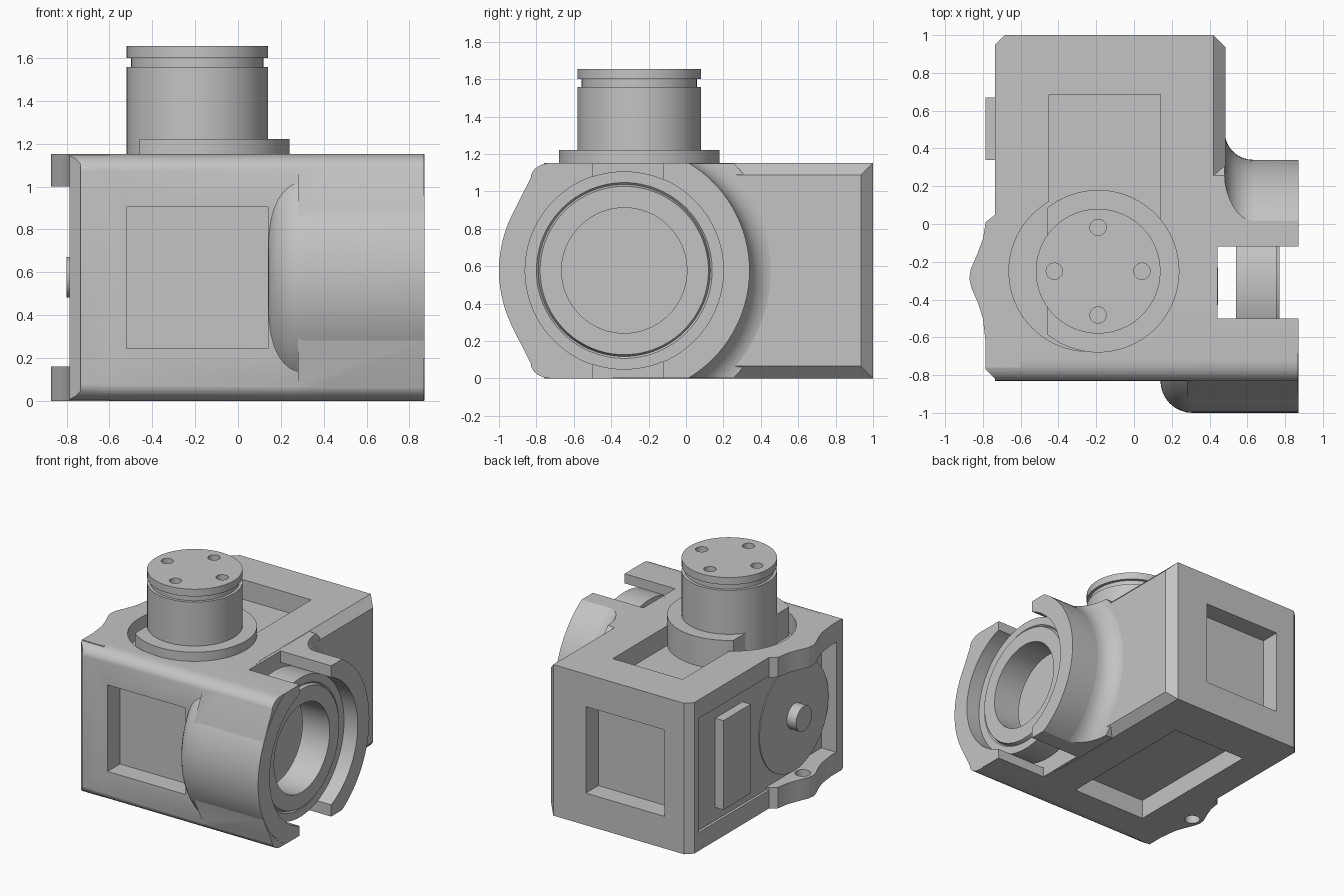
import bpy, bmesh
from math import pi, sin, cos, radians
from mathutils import Matrix, Vector

cube = bpy.data.objects.get("Cube")
if cube:
    bpy.data.objects.remove(cube)

SHADE = (0.55, 0.55, 0.55, 1)
grey = bpy.data.materials.new("plain_grey")
grey.use_nodes = True
grey.diffuse_color = SHADE
grey.node_tree.nodes["Principled BSDF"].inputs["Base Color"].default_value = SHADE

AXIS_Y, AXIS_Z = -0.33, 0.577    # side bore axis
TOP_X, TOP_Y = -0.19, -0.25      # output shaft axis
H = 1.152                        # housing height
D = 0.15                         # pocket depth
BORE = (0, AXIS_Y, AXIS_Z)


def finish(name, bm):
    bmesh.ops.recalc_face_normals(bm, faces=bm.faces)
    mesh = bpy.data.meshes.new(name)
    bm.to_mesh(mesh)
    bm.free()
    ob = bpy.data.objects.new(name, mesh)
    bpy.context.collection.objects.link(ob)
    mesh.materials.append(grey)
    return ob


def block_mesh(x, y, z):
    bm = bmesh.new()
    bmesh.ops.create_cube(bm, size=1)
    for v in bm.verts:
        v.co = [(r[0] + r[1]) / 2 + c * (r[1] - r[0]) for r, c in zip((x, y, z), v.co)]
    return bm


def block(name, x, y, z):
    return finish(name, block_mesh(x, y, z))


def lathe(name, profile, origin, along_x=False, steps=96):
    """Spin a closed loop of (radius, height) points about an upright or sideways axis."""
    bm = bmesh.new()
    rings = []
    for i in range(steps):
        a = 2 * pi * i / steps
        rings.append([bm.verts.new((r * cos(a), r * sin(a), h)) for r, h in profile])
    n = len(profile)
    for i in range(steps):
        a, b = rings[i], rings[(i + 1) % steps]
        for j in range(n):
            k = (j + 1) % n
            if profile[j][0] == 0 and profile[k][0] == 0:
                continue
            if profile[j][0] == 0:
                bm.faces.new((a[j], b[k], a[k]))
            elif profile[k][0] == 0:
                bm.faces.new((a[j], b[j], a[k]))
            else:
                bm.faces.new((a[j], b[j], b[k], a[k]))
    bmesh.ops.delete(bm, geom=[v for v in bm.verts if not v.link_faces], context='VERTS')
    bmesh.ops.remove_doubles(bm, verts=bm.verts, dist=1e-5)
    if along_x:
        bmesh.ops.rotate(bm, verts=bm.verts, matrix=Matrix.Rotation(pi / 2, 3, 'Y'))
    bmesh.ops.translate(bm, verts=bm.verts, vec=Vector(origin))
    return finish(name, bm)


def rod(name, r, h0, h1, origin, along_x=False, steps=64):
    return lathe(name, [(0, h0), (r, h0), (r, h1), (0, h1)], origin, along_x, steps)


def prism(name, outline, h0, h1, along_x=False):
    """Extrude an (x, y) outline upward, or a (y, z) outline sideways."""
    bm = bmesh.new()
    face = bm.faces.new([bm.verts.new((u, v, h0)) for u, v in outline])
    ext = bmesh.ops.extrude_face_region(bm, geom=[face])
    bmesh.ops.translate(bm, vec=(0, 0, h1 - h0),
                        verts=[g for g in ext["geom"] if isinstance(g, bmesh.types.BMVert)])
    if along_x:
        for v in bm.verts:
            v.co = (v.co.z, v.co.x, v.co.y)
    return finish(name, bm)


def combine(ob, tool, operation):
    mod = ob.modifiers.new("bool", 'BOOLEAN')
    mod.operation, mod.solver, mod.object = operation, 'EXACT', tool
    bpy.context.view_layer.objects.active = ob
    bpy.ops.object.modifier_apply(modifier=mod.name)
    bpy.data.objects.remove(tool)


def cut(ob, *tools):
    for tool in tools:
        combine(ob, tool, 'DIFFERENCE')


def join(ob, *tools):
    for tool in tools:
        combine(ob, tool, 'UNION')


def smooth(ob):
    bpy.ops.object.select_all(action='DESELECT')
    ob.select_set(True)
    bpy.context.view_layer.objects.active = ob
    bpy.ops.object.shade_smooth_by_angle(angle=radians(28))


def slot():
    return block("slot_cut", (0.443, 1), (-0.5, -0.12), (-0.2, 1.4))


def front_bar(name, x0, x1, y1, nose=()):
    """Bar whose front top and bottom edges are rounded, with an optional nose."""
    arc = [(-0.83 + 0.11 * (1 - sin(t * pi / 16)), 0.08 * (1 - cos(t * pi / 16))) for t in range(9)]
    arc = [(y, z) for y, z in arc] + list(nose)
    if not nose:
        arc = arc[:]
    outline = [(y1, 0)] + arc + [(y, H - z) for y, z in reversed(arc)] + [(y1, H)]
    return prism(name, outline, x0, x1, True)


# Rear housing box with chamfered right edges and left back edge
bm = block_mesh((-0.735, 0.485), (-0.4, 1), (0, H))
for side, width in ((1, 0.065), (-1, 0.05)):
    edges = []
    for e in bm.edges:
        m = (e.verts[0].co + e.verts[1].co) / 2
        upright_back = m.y > 0.95 and 0.3 < m.z < 0.8
        if (side > 0 and m.x > 0.48 and m.y > 0) or (side < 0 and m.x < -0.7 and upright_back):
            edges.append(e)
    bmesh.ops.bevel(bm, geom=edges, offset=width, segments=1, profile=0.5, affect='EDGES')
housing = finish("housing", bm)

# Front bar, the nose that runs into the barrel, and the left post
post = front_bar("post", -0.785, -0.6, -0.69)
wedge = [(-0.8, -0.755), (-0.715, -0.84), (-0.8, -0.84)]
cut(post, prism("post_chamfer", wedge, -0.1, 1.3))
join(housing, front_bar("front_bar", -0.735, 0.4, -0.31), post,
     front_bar("nose_bar", 0.28, 0.868, -0.35, [(-0.932, 0.281)]))
cut(housing, rod("bore_room", 0.58, 0.43, 1.0, BORE, True), slot())

# Hollow side barrel with rounded shoulder, trimmed flush at top and bottom
shoulder = [(0.5 + 0.17 * sin(t * pi / 16), 0.31 - 0.17 * cos(t * pi / 16)) for t in range(9)]
barrel = lathe("barrel", [(0, 0.14)] + shoulder +
               [(0.67, 0.87), (0.53, 0.87), (0.53, 0.44), (0, 0.44)], BORE, True)
combine(barrel, block("trim", (-1, 1), (-2, 2), (0.001, H - 0.001)), 'INTERSECT')
cut(barrel, slot())
smooth(barrel)

# Concave flare where the barrel meets the rear of the housing side
flare = [(0.82 - 0.15 * sin(t * pi / 16), 0.63 - 0.15 * cos(t * pi / 16)) for t in range(9)]
fillet = lathe("fillet", [(0.6, 0.4), (0.82, 0.4)] + flare + [(0.6, 0.63)], BORE, True)
combine(fillet, block("trim", (0.38, 1), (-0.1, 2), (0.002, H - 0.002)), 'INTERSECT')
smooth(fillet)

# Left panel recess, deeper around the cover, with bulging lugs above and below
cut(housing,
    block("panel_cut", (-1, -0.715), (-0.69, 0.9), (0.14, 1.01)),
    block("cover_cut", (-1, -0.66), (-0.69, -0.28), (0.16, 0.99)))
lug = [(-0.6, -0.76), (-0.785, -0.76), (-0.785, -0.63), (-0.8, -0.5), (-0.825, -0.42), (-0.86, -0.34),
       (-0.872, -0.29), (-0.865, -0.24), (-0.83, -0.16), (-0.8, -0.08), (-0.785, 0.01),
       (-0.735, 0.05), (-0.6, 0.05)]
for z0, z1 in ((0, 0.16), (1.0, H)):
    join(housing, prism("lug", lug, z0, z1))
cut(housing, rod("lug_hole", 0.055, -0.1, 0.3, (-0.79, -0.28, 0)))

# Rectangular pockets and the shaft seat
cut(housing,
    block("front_cut", (-0.52, 0.139), (-1.2, -0.83 + D), (0.245, 0.905)),
    block("back_cut", (-0.52, 0.145), (1 - D, 1.2), (0.245, 0.905)),
    block("top_cut", (-0.45, 0.139), (-0.4, 0.685), (H - D, 1.4)),
    block("bottom_cut", (-0.5, 0.139), (-0.5, 0.64), (-0.2, D)),
    rod("seat_cut", 0.425, H - D, 1.4, (TOP_X - 0.047, TOP_Y, 0), steps=96))
smooth(housing)

# Bearing ring inside the bore
smooth(lathe("bearing_ring", [(0.335, 0.54), (0.53, 0.54), (0.53, 0.755), (0.47, 0.755),
                              (0.46, 0.745), (0.45, 0.77), (0.335, 0.77)], BORE, True))
smooth(rod("bore_boss", 0.1, 0.43, 0.445, BORE, True))

# Output flange with its left side cut away
flange = rod("output_flange", 0.43, H - D - 0.01, 1.222, (TOP_X, TOP_Y, 0), steps=96)
cut(flange, block("flange_cut", (-1, -0.46), (-1, 1), (0.8, 1.4)))
smooth(flange)

# Output shaft with a groove and four end holes
shaft = lathe("output_shaft", [(0, 0.99), (0.33, 0.99), (0.33, 1.557), (0.308, 1.557),
                               (0.308, 1.6), (0.33, 1.6), (0.33, 1.655), (0, 1.655)],
              (TOP_X, TOP_Y, 0))
for i in range(4):
    a = i * pi / 2
    cut(shaft, rod("screw_hole", 0.043, 1.58, 1.8,
                   (TOP_X + 0.232 * cos(a), TOP_Y + 0.232 * sin(a), 0), steps=32))
smooth(shaft)

# Left side details: cover disc, pin and raised plate
smooth(rod("cover_disc", 0.415, -0.722, -0.65, (0, -0.27, AXIS_Z), True))
smooth(rod("pin", 0.095, -0.8, -0.66, (0, -0.28, AXIS_Z), True))
block("raised_plate", (-0.785, -0.7), (0.34, 0.67), (0.24, 0.92))
